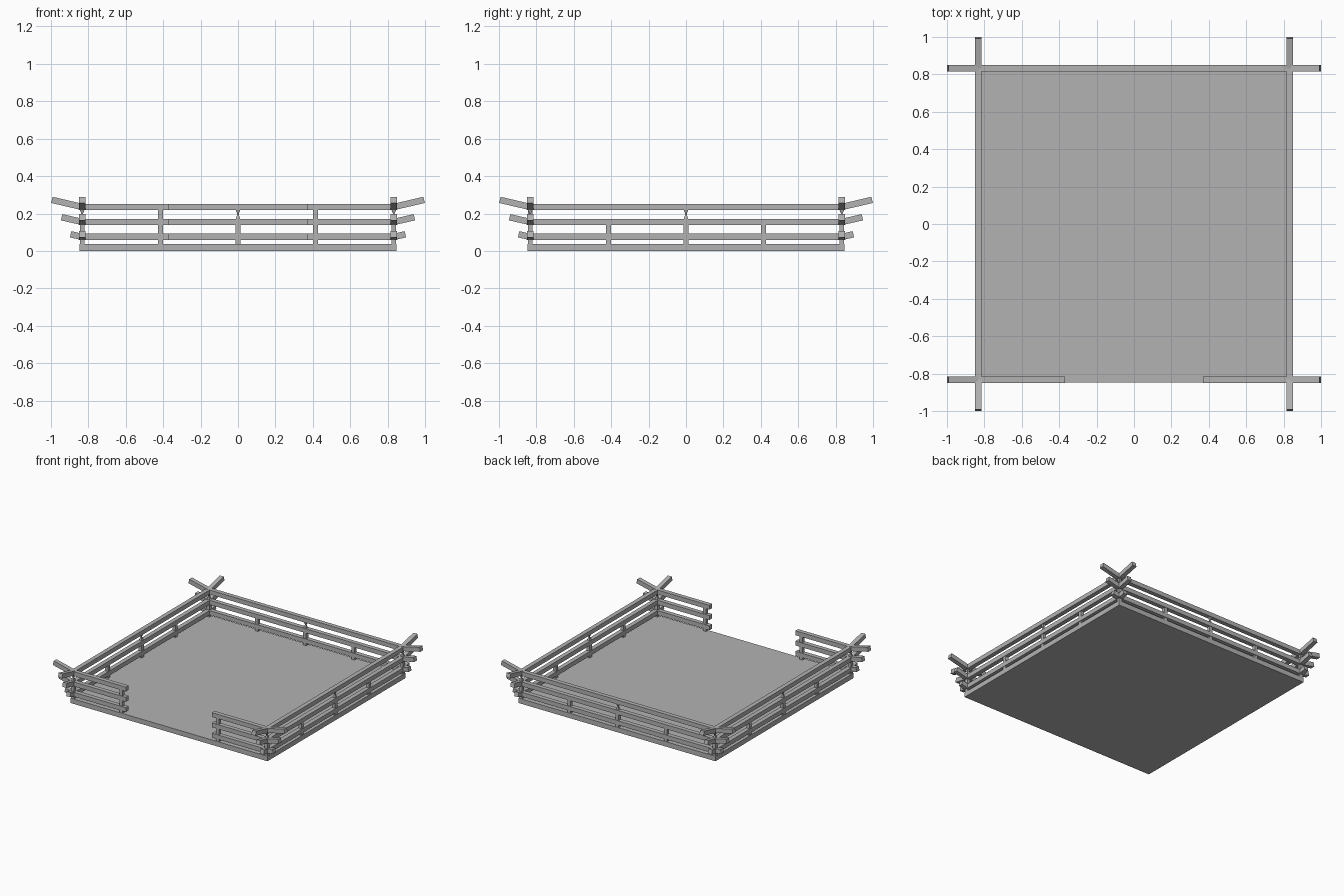
import bpy, bmesh, math
from mathutils import Matrix, Vector

if "Cube" in bpy.data.objects:
    bpy.data.objects.remove(bpy.data.objects["Cube"])

grey = bpy.data.materials.new("plain_grey")
grey.use_nodes = True
GREY = (0.45, 0.45, 0.45, 1)
grey.diffuse_color = GREY
grey.node_tree.nodes["Principled BSDF"].inputs["Base Color"].default_value = GREY

EDGE = 0.833      # distance of each fence line from the centre
BEAM = 0.034      # rail thickness
GATE = 0.37       # half width of the front opening
SIDES = ["front", "left", "back", "right"]
# rail height, tip reach, tip height
RAILS = {"low": (0.075, 0.895, 0.089),
         "middle": (0.155, 0.943, 0.18),
         "top": (0.235, 0.995, 0.273)}


def loft(name, rings, turn):
    """Skin a chain of four-cornered rings and close both ends."""
    bm = bmesh.new()
    loops = [[bm.verts.new(p) for p in ring] for ring in rings]
    for a, b in zip(loops, loops[1:]):
        for i in range(4):
            j = (i + 1) % 4
            bm.faces.new((a[i], a[j], b[j], b[i]))
    bm.faces.new(loops[0])
    bm.faces.new(loops[-1])
    bmesh.ops.recalc_face_normals(bm, faces=bm.faces)
    bm.transform(Matrix.Rotation(turn, 4, "Z"))
    mesh = bpy.data.meshes.new(name)
    bm.to_mesh(mesh)
    bm.free()
    mesh.materials.append(grey)
    ob = bpy.data.objects.new(name, mesh)
    bpy.context.collection.objects.link(ob)
    return ob


def rail(name, path, turn):
    """Square beam along a path of (x, z) points."""
    h = BEAM / 2
    pts = [Vector(p) for p in path]
    rings = []
    for i, p in enumerate(pts):
        along = pts[min(i + 1, len(pts) - 1)] - pts[max(i - 1, 0)]
        if 0 < i < len(pts) - 1:
            along = (pts[i + 1] - p).normalized() + (p - pts[i - 1]).normalized()
        along.normalize()
        n = Vector((-along.y, along.x)) * h
        rings.append([(p.x + s * n.x, -EDGE + t * h, p.y + s * n.y)
                      for s, t in ((-1, -1), (1, -1), (1, 1), (-1, 1))])
    loft(name, rings, turn)


def post(name, x, profile, turn, y=-EDGE):
    """Upright made from (height, half width) steps."""
    loft(name, [[(x - w, y - w, z), (x + w, y - w, z),
                 (x + w, y + w, z), (x - w, y + w, z)] for z, w in profile], turn)


HALF = 0.013
short = [(0.03, HALF), (0.155, HALF)]
tall = [(0.03, HALF), (0.235, HALF)]
pinched = [(0.165, HALF), (0.197, 0.004), (0.222, HALF)]

# Floor slab
post("floor_slab", 0, [(0, 0.848), (0.038, 0.848)], 0, y=0)

for k, side in enumerate(SIDES):
    turn = k * math.pi / 2
    # Rails with upturned tips
    for level, (z, reach, tip) in RAILS.items():
        half = [(EDGE, z), (reach, tip)]
        other = [(-reach, tip), (-EDGE, z)]
        name = f"{side}_{level}_rail"
        if side == "front":
            rail(name + "_left", [(GATE, z)] + half, turn)
            rail(name + "_right", other + [(-GATE, z)], turn)
        else:
            rail(name, other + half, turn)
    # Uprights under the rails
    for x in (-0.415, 0.415):
        post(f"{side}_post", x, tall if side == "front" else short, turn)
    if side != "front":
        post(f"{side}_middle_post", 0, short, turn)
        post(f"{side}_middle_pinched_peg", 0, pinched, turn)
    # One corner post per side
    post(f"{side}_corner_post", EDGE, short, turn)
    post(f"{side}_corner_pinched_peg", EDGE, pinched, turn)
